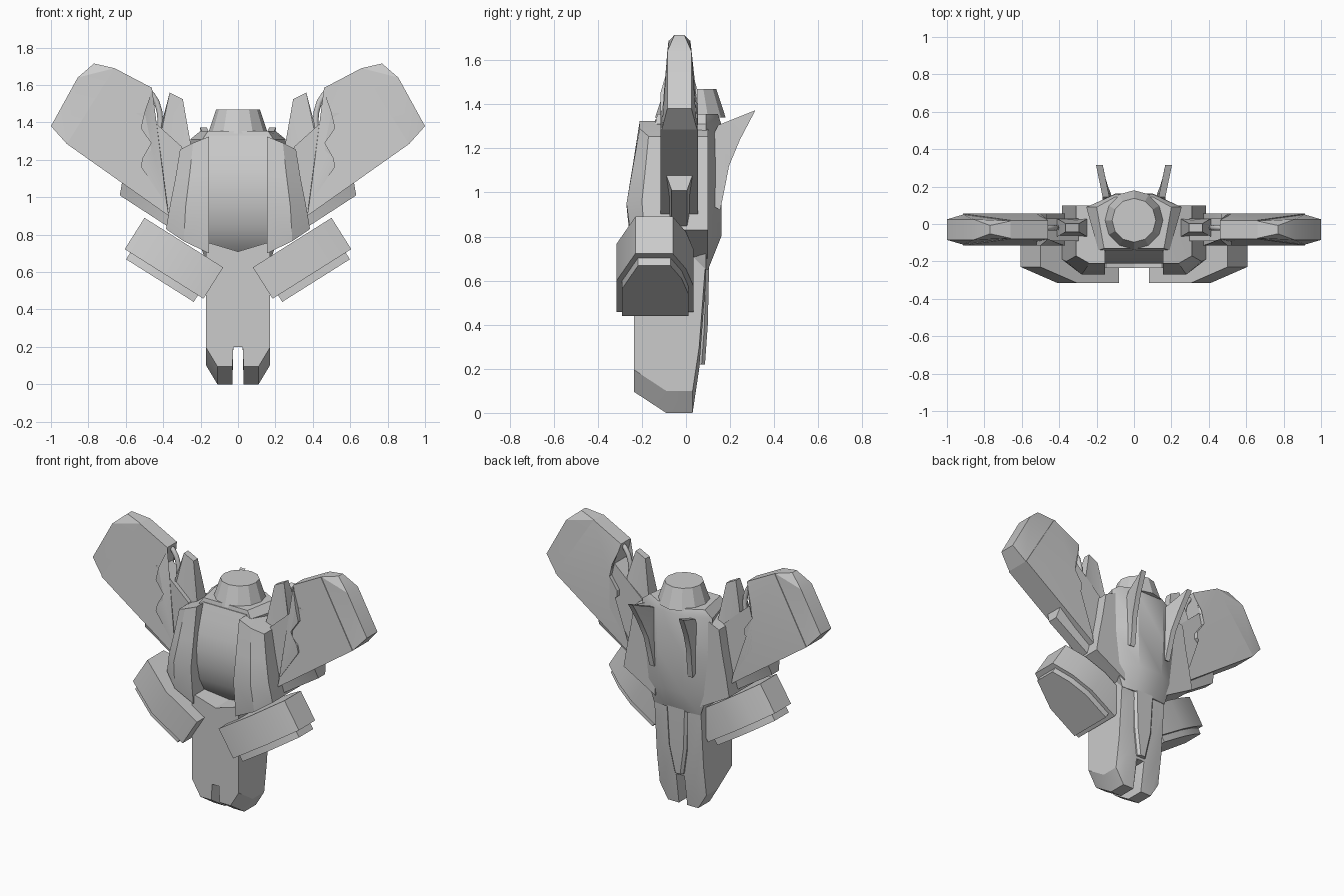
import bpy, bmesh, math
from mathutils import Vector

if "Cube" in bpy.data.objects:
    bpy.data.objects.remove(bpy.data.objects["Cube"])


def loft(name, rings, mirror=False):
    """Skin a list of equal-length point rings and cap both ends."""
    bm = bmesh.new()
    vs = [[bm.verts.new(p) for p in r] for r in rings]
    n = len(vs[0])
    for a, b in zip(vs, vs[1:]):
        for i in range(n):
            j = (i + 1) % n
            bm.faces.new((a[i], a[j], b[j], b[i]))
    caps = [bm.faces.new(vs[0]), bm.faces.new(vs[-1])]
    bmesh.ops.triangulate(bm, faces=caps)
    bmesh.ops.recalc_face_normals(bm, faces=bm.faces)
    me = bpy.data.meshes.new(name)
    bm.to_mesh(me)
    bm.free()
    ob = bpy.data.objects.new(name, me)
    bpy.context.collection.objects.link(ob)
    if mirror:
        ob.modifiers.new("Mirror", 'MIRROR').use_mirror_merge = False
    return ob


def plate(name, pts, yc):
    """Mirrored plate from (x, z, half thickness) outline points."""
    return loft(name, [[(x, yc + s * h, z) for x, z, h in pts] for s in (-1, 1)], True)


def both_sides(half):
    """Close a half outline (x, y) across x = 0."""
    return half + [(-x, y) for x, y in reversed(half) if x > 0]


# Neck cone
bpy.ops.mesh.primitive_cone_add(vertices=12, radius1=0.16, radius2=0.117, depth=0.13,
                                location=(0, 0.02, 1.405))
bpy.context.object.name = "neck_cone"

# Torso core with chamfered back shell
shell = [(1.355, .16, .10, .20, .145, -.13), (1.31, .19, .10, .255, .16, -.14),
         (1.05, .18, .10, .25, .163, -.13), (.80, .155, .09, .22, .16, -.10),
         (.65, .12, .07, .17, .10, 0)]
loft("torso_shell", [[(x, y, z) for x, y in both_sides(
    [(xf, yf), (xs, .09), (xb, yb)])] for z, xf, xb, xs, yb, yf in shell])

# Curved chest panel
chest = [(0, 1.33), (-.14, 1.33), (-.165, 1.25), (-.195, 1.15), (-.21, 1.05), (-.205, .95),
         (-.18, .84), (-.13, .75), (-.08, .70), (0, .70)]
loft("chest_panel", [[(x, y, z) for y, z in chest] for x in (-.16, .16)])

# Chest side armour: rows of (front y, side y, inner z, outer z, front corner x, outer x)
armour = [(-.21, -.17, 1.325, 1.255, .24, .31), (-.242, -.185, 1.12, 1.10, .26, .335),
          (-.27, -.20, .94, .96, .28, .363), (-.245, -.19, .70, .83, .29, .385)]
loft("chest_armour", [[(.155, yf, zi), (xf, yf, (zi + zo) / 2), (xo, ys, zo),
                       (xo, .10, zo), (.155, .10, zi)]
                      for yf, ys, zi, zo, xf, xo in armour], True)

# Lower body with slotted toe
rows = [(-.235, .095), (-.09, 0), (.03, 0), (.06, .201), (.075, .40), (.09, .60)]
loft("lower_body", [[(x, y, z) for x, z in both_sides(
    [(0, .71), (.15, .755), (.17, .74), (.17, b + .1), (.11, b), (.03, b),
     (.025, max(.2, b + .001)), (0, max(.2, b + .001))])] for y, b in rows])

# Raised spine on the back of the lower body
loft("spine", [[(-x, 0, z), (x, 0, z), (x, y - .015, z), (x - .015, y, z),
                (.015 - x, y, z), (-x, y - .015, z)]
               for z, x, y in [(.22, .032, .086), (.40, .065, .099), (.72, .08, .106)]])

# Back fins
fin = [(.315, 1.373, .185), (.145, 1.305, .15), (.12, 1.25, .15), (.12, .94, .14),
       (.155, .92, .14), (.172, 1.0, .145), (.195, 1.12, .155), (.245, 1.24, .17)]
loft("back_fin", [[(x + s * .018, y, z) for y, z, x in fin] for s in (-1, 1)], True)

# Hip blocks: outline in (along, y), pushed across the tilted axis
tilt = math.radians(32.2)
along = Vector((-math.cos(tilt), 0, -math.sin(tilt)))
across = Vector((math.sin(tilt), 0, -math.cos(tilt)))
hip = [(0, -.23), (.23, -.315), (.497, -.315), (.497, .035), (.28, .035), (.13, 0), (0, -.06)]
corner = Vector((.50, 0, .89))


def hip_ring(inset, depth):
    k = 1 - inset / .25
    return [corner + along * (.25 + (u - .25) * k) + across * depth
            + Vector((0, -.14 + (y + .14) * k, 0)) for u, y in hip]


loft("hip_block", [hip_ring(0, 0), hip_ring(0, .198)], True)
loft("hip_sole", [hip_ring(.035, .15), hip_ring(.035, .24)], True)

# Shoulder arms: outer plate with notched inner edge, end cap and inner core
YC = -.03
plate("arm_plate", [(.66, 1.69, .05), (.46, 1.585, .05), (.47, 1.54, .06), (.50, 1.455, .085),
                    (.52, 1.37, .085), (.465, 1.29, .085), (.465, 1.25, .085),
                    (.51, 1.21, .085), (.52, 1.165, .085), (.38, .96, .085),
                    (.37, .90, .085), (.915, 1.285, .085)], YC)
plate("arm_cap", [(.66, 1.69, .046), (.77, 1.715, .022), (.857, 1.64, .055), (1, 1.38, .055),
                  (.915, 1.285, .08)], YC)
plate("arm_core", [(.54, 1.45, .06), (.50, 1.45, .06), (.30, 1.27, .06), (.25, 1.1, .06),
                   (.30, .87, .06), (.38, .91, .06), (.60, 1.07, .06), (.60, 1.3, .06)], YC)
plate("arm_under_block", [(.62, 1.08, .06), (.632, 1.01, .035), (.37, .84, .035),
                          (.30, .95, .06)], YC)

# Upright ears beside the neck
plate("shoulder_ear", [(.365, 1.56, .022), (.295, 1.525, .022), (.25, 1.27, .048),
                       (.30, 1.20, .048), (.42, 1.30, .048), (.41, 1.39, .048)], -.02)

# Hoses between arm and core
for s, side in ((1, "right"), (-1, "left")):
    cu = bpy.data.curves.new("hose_" + side, 'CURVE')
    cu.dimensions = '3D'
    cu.bevel_depth = .015
    cu.bevel_resolution = 2
    sp = cu.splines.new('POLY')
    arc = [(.50, 1.575), (.46, 1.55), (.435, 1.51), (.42, 1.46), (.415, 1.41), (.42, 1.35)]
    sp.points.add(len(arc) - 1)
    for p, (x, z) in zip(sp.points, arc):
        p.co = (s * x, -.02, z, 1)
    bpy.context.collection.objects.link(bpy.data.objects.new("hose_" + side, cu))

# Smooth curved parts, keep edges sharp
bpy.ops.object.select_all(action='DESELECT')
for ob in bpy.data.objects:
    if ob.type == 'MESH':
        ob.select_set(True)
        bpy.context.view_layer.objects.active = ob
bpy.ops.object.shade_smooth_by_angle(angle=math.radians(25))
